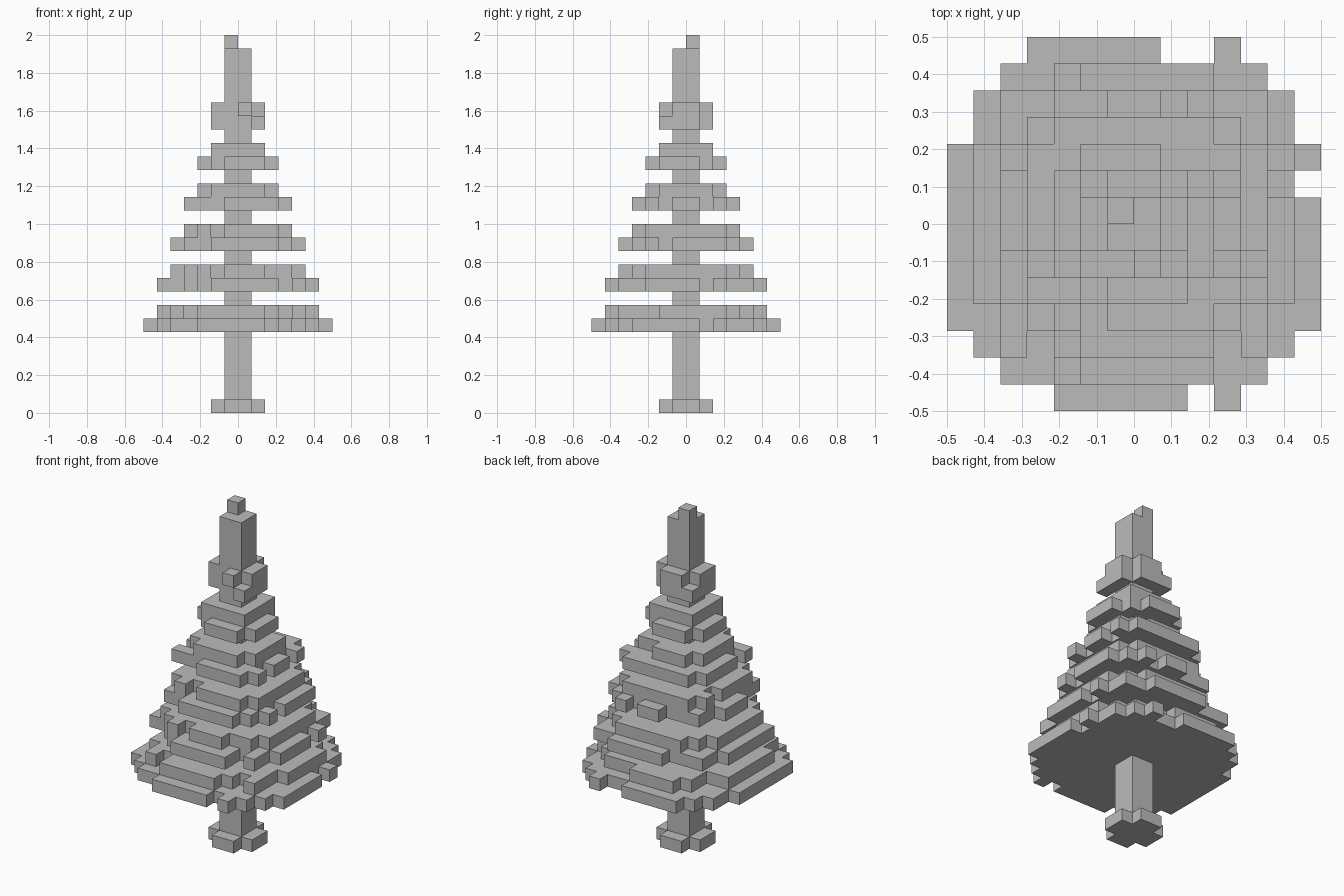
import bpy, bmesh, math, random
from mathutils import Vector

if "Cube" in bpy.data.objects:
    bpy.data.objects.remove(bpy.data.objects["Cube"])

random.seed(4)
S = 2 / 28  # block size

grey = bpy.data.materials.new("plain_grey")
grey.diffuse_color = (0.5, 0.5, 0.5, 1)
grey.use_nodes = True
grey.node_tree.nodes["Principled BSDF"].inputs["Base Color"].default_value = grey.diffuse_color


def box(x0, x1, y0, y1, z0, z1):
    return {(x, y, z) for x in range(x0, x1) for y in range(y0, y1) for z in range(z0, z1)}


def blocks(name, cells):
    """Turn a set of grid cells into one clean outer skin."""
    bm = bmesh.new()
    cache = {}

    def vert(p):
        if p not in cache:
            cache[p] = bm.verts.new(Vector(p) * S)
        return cache[p]

    for c in sorted(cells):
        for a in range(3):
            for side in (0, 1):
                n = list(c)
                n[a] += 1 if side else -1
                if tuple(n) in cells:
                    continue
                u, v = (a + 1) % 3, (a + 2) % 3
                quad = []
                for du, dv in ((0, 0), (1, 0), (1, 1), (0, 1)):
                    p = list(c)
                    p[a] += side
                    p[u] += du
                    p[v] += dv
                    quad.append(vert(tuple(p)))
                bm.faces.new(quad if side else quad[::-1])
    me = bpy.data.meshes.new(name)
    bm.to_mesh(me)
    bm.free()
    me.materials.append(grey)
    ob = bpy.data.objects.new(name, me)
    bpy.context.collection.objects.link(ob)


def ragged_disc(n, z):
    """Round layer of radius n with random gaps along its rim."""
    cells = set()
    for x, y, _ in sorted(box(-n, n, -n, n, z, z + 1)):
        d = math.hypot(x + 0.5, y + 0.5)
        if d < n - 0.35 or (d < n + 0.4 and random.random() < 0.75):
            cells.add((x, y, z))
    return cells


# Foot: a plus shape
blocks("foot", box(-2, 2, -1, 1, 0, 1) | box(-1, 1, -2, 2, 0, 1))

# Trunk and the single block at the tip
blocks("trunk", box(-1, 1, -1, 1, 1, 27) | box(-1, 0, 0, 1, 27, 28))

# Widest tier: solid disc with stepped corners and broken edge rows
low = {c for c in box(-6, 6, -6, 6, 6, 7) if math.hypot(c[0] + .5, c[1] + .5) < 7.2}
low |= box(-3, 2, -7, -6, 6, 7) | box(3, 4, -7, -6, 6, 7)   # front edge
low |= box(-4, 1, 6, 7, 6, 7) | box(3, 4, 6, 7, 6, 7)       # back edge
low |= box(-7, -6, -4, 3, 6, 7)                             # left edge
low |= box(6, 7, -4, 1, 6, 7) | box(6, 7, 2, 3, 6, 7)       # right edge
blocks("branch_tier_1", low | ragged_disc(6, 7))

# Middle tiers: a wide layer with a narrower one on top
for i, (n, z) in enumerate(((6, 9), (5, 12), (4, 15))):
    blocks(f"branch_tier_{i + 2}", ragged_disc(n, z) | ragged_disc(n - 1, z + 1))

# Small upper tier
blocks("branch_tier_5", box(-2, 2, -2, 2, 18, 20) | box(-1, 2, -3, -2, 18, 19)
       | box(2, 3, -2, 1, 18, 19) | box(-2, 1, 2, 3, 18, 19) | box(-3, -2, -1, 2, 18, 19))

# Knot of twigs near the top: two arms plus loose blocks front and back
blocks("top_twigs", box(-2, 2, -1, 1, 21, 23) | box(-1, 1, 1, 2, 21, 23)
       | {(0, -2, 22), (1, -2, 21), (-2, 1, 21)})
